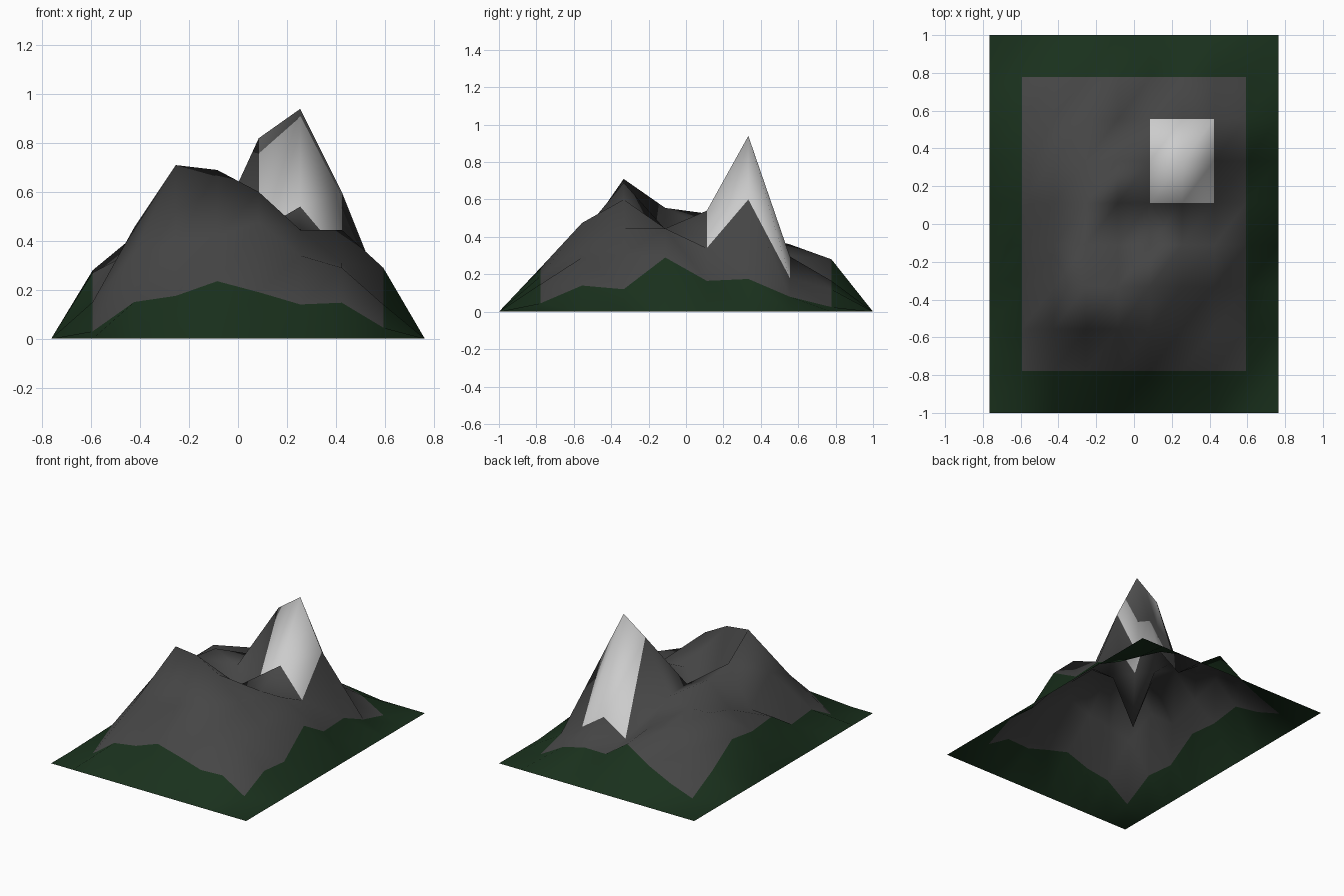
import bpy, bmesh

if "Cube" in bpy.data.objects:
    bpy.data.objects.remove(bpy.data.objects["Cube"])

# Interior heights on a 10 x 10 grid (rows front to back, border stays at 0)
HEIGHTS = [
    (.03, .15, .175, .235, .19, .14, .147, .045),
    (.15, .35, .39, .42, .475, .34, .29, .14),
    (.13, .455, .71, .69, .60, .445, .31, .12),
    (.27, .28, .555, .13, .44, .445, .445, .29),
    (.25, .36, .525, .45, .38, .54, .34, .165),
    (.28, .42, .41, .44, .82, .94, .60, .175),
    (.14, .25, .36, .30, .185, .295, .18, .08),
    (.03, .09, .17, .28, .163, .165, .12, .025),
]
N, HALF_X, HALF_Y = 9, 0.764, 1.0


def material(name, color):
    m = bpy.data.materials.new(name)
    m.diffuse_color = (*color, 1)
    m.use_nodes = True
    m.node_tree.nodes["Principled BSDF"].inputs["Base Color"].default_value = m.diffuse_color
    return m


def height(i, j):
    return HEIGHTS[j - 1][i - 1] if 0 < i < N and 0 < j < N else 0.0


def zone(i, j):
    # Snow cap on the peak, forest around the border, rock between
    if i in (5, 6) and j in (5, 6):
        return 2
    return 0 if i in (0, N - 1) or j in (0, N - 1) else 1


# Terrain sheet
bm = bmesh.new()
grid = [[bm.verts.new((HALF_X * (2 * i / N - 1), HALF_Y * (2 * j / N - 1), height(i, j)))
         for i in range(N + 1)] for j in range(N + 1)]
for j in range(N):
    for i in range(N):
        a, b = grid[j][i], grid[j][i + 1]
        c, d = grid[j + 1][i + 1], grid[j + 1][i]
        for tri in ((a, b, c), (a, c, d)):
            f = bm.faces.new(tri)
            f.material_index = zone(i, j)
            f.smooth = True

mesh = bpy.data.meshes.new("mountain")
bm.to_mesh(mesh)
bm.free()
for name, color in (("forest", (.01, .03, .012)), ("rock", (.06, .06, .06)), ("snow", (.8, .8, .8))):
    mesh.materials.append(material(name, color))
bpy.context.collection.objects.link(bpy.data.objects.new("mountain", mesh))
